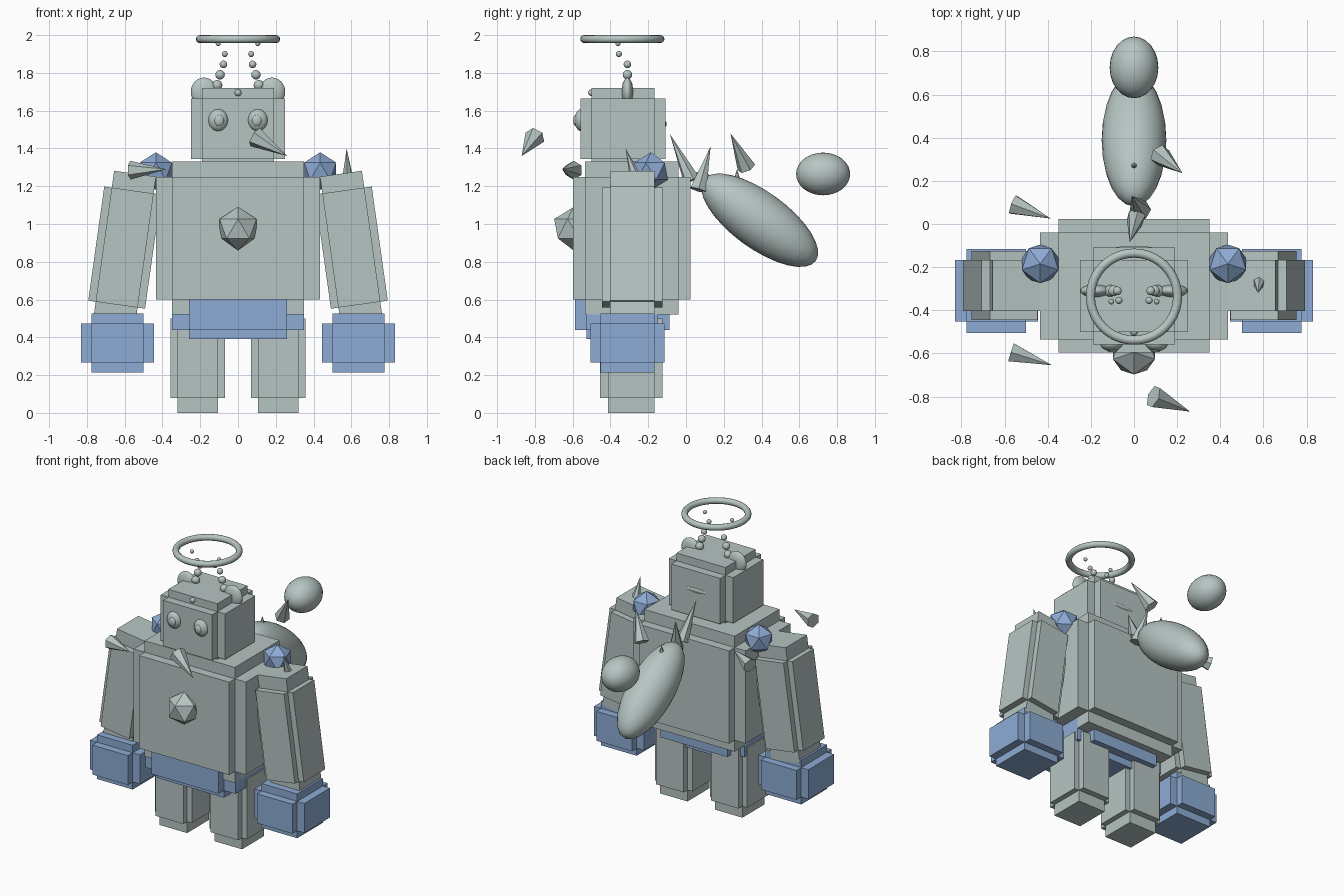
import bpy, bmesh
from math import radians
from mathutils import Matrix, Vector

cube = bpy.data.objects.get("Cube")
if cube:
    bpy.data.objects.remove(cube, do_unlink=True)


def material(name, rgb):
    m = bpy.data.materials.new(name)
    m.use_nodes = True
    color = (*rgb, 1)
    m.diffuse_color = color
    m.node_tree.nodes["Principled BSDF"].inputs["Base Color"].default_value = color
    return m


GREY = material("pale grey green", (0.47, 0.56, 0.545))
BLUE = material("soft blue", (0.27, 0.41, 0.66))


def add(name, bm, mat, loc=(0, 0, 0), rot=None, smooth=False):
    mesh = bpy.data.meshes.new(name)
    for f in bm.faces:
        f.smooth = smooth
    bm.to_mesh(mesh)
    bm.free()
    mesh.materials.append(mat)
    ob = bpy.data.objects.new(name, mesh)
    ob.matrix_world = Matrix.Translation(loc) @ (rot or Matrix()).to_4x4()
    bpy.context.collection.objects.link(ob)
    return ob


def stepped_block(name, loc, half, inset, mat=GREY, tilt=0):
    """Block with notched edges: one box reaching full size along each axis."""
    bm = bmesh.new()
    for axis in range(3):
        size = [2 * (h if i == axis else h - inset[i]) for i, h in enumerate(half)]
        bmesh.ops.create_cube(bm, size=1, matrix=Matrix.Diagonal((*size, 1)))
    return add(name, bm, mat, loc, Matrix.Rotation(radians(tilt), 4, "Y"))


def ellipsoid(name, loc, half, pitch=0):
    bm = bmesh.new()
    bmesh.ops.create_uvsphere(bm, u_segments=24, v_segments=16, radius=1,
                              matrix=Matrix.Diagonal((*half, 1)))
    return add(name, bm, GREY, loc, Matrix.Rotation(radians(pitch), 4, "X"), True)


def gem(name, loc, radius, mat):
    bm = bmesh.new()
    bmesh.ops.create_icosphere(bm, subdivisions=1, radius=radius)
    return add(name, bm, mat, loc, Matrix.Rotation(radians(-90), 4, "Z"))


def spike(name, base, tip, radius):
    base, tip = Vector(base), Vector(tip)
    axis = tip - base
    bm = bmesh.new()
    bmesh.ops.create_cone(bm, cap_ends=True, segments=6, radius1=radius,
                          radius2=0, depth=axis.length)
    return add(name, bm, GREY, (base + tip) / 2, axis.to_track_quat("Z", "Y").to_matrix())


# Torso, hips and head
stepped_block("torso", (0, -0.287, 0.925), (0.435, 0.31, 0.405), (0.085, 0.062, 0.08))
stepped_block("hips", (0, -0.337, 0.55), (0.35, 0.25, 0.16), (0.09, 0.06, 0.05), BLUE)
stepped_block("head", (0, -0.333, 1.505), (0.25, 0.225, 0.215), (0.06, 0.058, 0.055))
gem("chest_gem", (0, -0.595, 0.975), 0.115, GREY)

# Paired parts
chain = [(0.11, -0.31, 1.735, 0.027), (0.095, -0.31, 1.79, 0.025),
         (0.077, -0.31, 1.845, 0.02), (0.07, -0.355, 1.9, 0.016),
         (0.105, -0.36, 1.955, 0.013)]
for side, s in (("left", 1), ("right", -1)):
    stepped_block(side + "_leg", (s * 0.213, -0.29, 0.29), (0.144, 0.165, 0.29),
                  (0.037, 0.043, 0.08))
    stepped_block(side + "_arm", (s * 0.6, -0.285, 0.875), (0.152, 0.16, 0.395),
                  (0.04, 0.042, 0.09), tilt=-8 * s)
    stepped_block(side + "_hand", (s * 0.638, -0.31, 0.37), (0.193, 0.195, 0.155),
                  (0.055, 0.053, 0.052), BLUE)
    gem(side + "_shoulder_gem", (s * 0.435, -0.185, 1.28), 0.1, BLUE)
    ellipsoid(side + "_eye", (s * 0.105, -0.555, 1.55), (0.052, 0.035, 0.058))
    ellipsoid(side + "_pupil", (s * 0.1, -0.583, 1.548), (0.025, 0.014, 0.03))
    ellipsoid(side + "_ear", (s * 0.18, -0.31, 1.7), (0.07, 0.03, 0.075))
    for i, (x, y, z, r) in enumerate(chain):
        ellipsoid(f"{side}_antenna_bead_{i + 1}", (s * x, y, z), (r, r, r))

# Small head details
ellipsoid("forehead_bead", (0, -0.5, 1.695), (0.018, 0.018, 0.018))
ellipsoid("back_of_head_slit", (0, -0.112, 1.53), (0.09, 0.01, 0.016))

# Halo
bpy.ops.mesh.primitive_torus_add(major_radius=0.202, minor_radius=0.021, major_segments=40,
                                 minor_segments=12, location=(0, -0.337, 1.979))
halo = bpy.context.object
halo.name = "halo"
halo.data.materials.append(GREY)
bpy.ops.object.shade_smooth()

# Tail
ellipsoid("tail_body", (0, 0.39, 1.02), (0.15, 0.367, 0.15), -36)
ellipsoid("tail_ball", (0, 0.726, 1.265), (0.113, 0.143, 0.113))

# Loose spikes
spike("front_spike", (0.09, -0.80, 1.46), (0.26, -0.87, 1.36), 0.055)
spike("right_front_spike", (-0.57, -0.595, 1.285), (-0.38, -0.655, 1.29), 0.05)
spike("right_back_spike", (-0.56, 0.09, 1.23), (-0.385, 0.025, 1.27), 0.05)
spike("left_arm_spike", (0.58, -0.265, 1.24), (0.575, -0.32, 1.4), 0.032)
spike("tail_side_spike", (0.12, 0.32, 1.3), (0.225, 0.235, 1.48), 0.05)
spike("tail_thorn", (0, 0.27, 1.22), (0, 0.27, 1.29), 0.022)
spike("back_spike", (0.01, 0.03, 1.23), (-0.02, -0.085, 1.475), 0.045)
spike("tail_root_spike", (0.03, 0.065, 1.18), (-0.01, 0.13, 1.41), 0.05)
